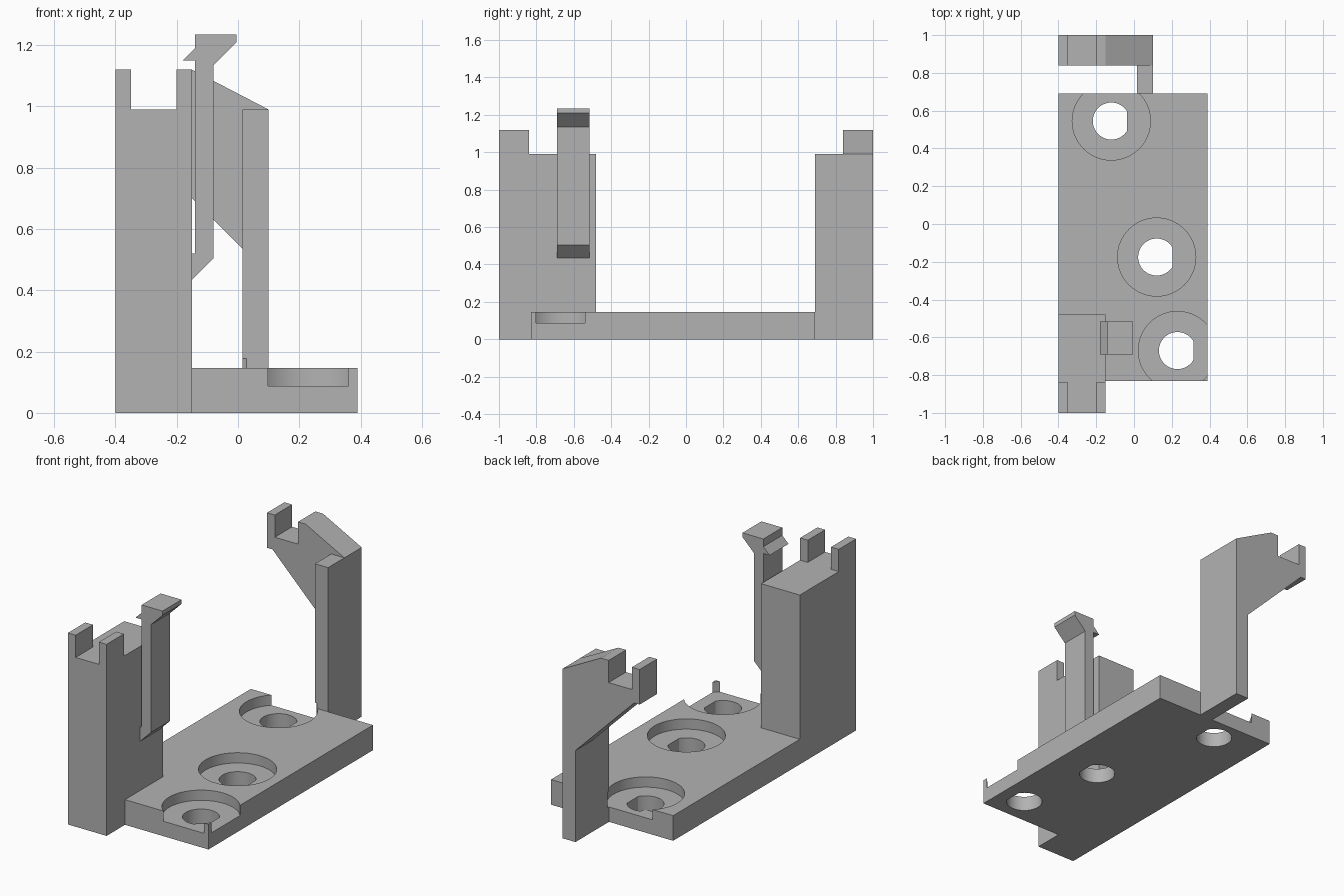
import bpy, bmesh, math
from mathutils import Vector

if "Cube" in bpy.data.objects:
    bpy.data.objects.remove(bpy.data.objects["Cube"])

grey = bpy.data.materials.new("plain grey")
grey.diffuse_color = (0.45, 0.45, 0.45, 1)
grey.use_nodes = True
grey.node_tree.nodes["Principled BSDF"].inputs["Base Color"].default_value = grey.diffuse_color


def prism(name, pts, lo, hi, axis="z"):
    """Extrude a 2D outline: (x, y) along z, or (x, z) along y."""
    bm = bmesh.new()
    put = (lambda p, t: (p[0], p[1], t)) if axis == "z" else (lambda p, t: (p[0], t, p[1]))
    face = bm.faces.new([bm.verts.new(put(p, lo)) for p in pts])
    new = bmesh.ops.extrude_face_region(bm, geom=[face])["geom"]
    step = Vector((0, 0, hi - lo)) if axis == "z" else Vector((0, hi - lo, 0))
    bmesh.ops.translate(bm, vec=step, verts=[v for v in new if isinstance(v, bmesh.types.BMVert)])
    bmesh.ops.recalc_face_normals(bm, faces=bm.faces)
    mesh = bpy.data.meshes.new(name)
    bm.to_mesh(mesh)
    bm.free()
    mesh.materials.append(grey)
    ob = bpy.data.objects.new(name, mesh)
    bpy.context.collection.objects.link(ob)
    return ob


def circle(cx, cy, r, flat=None, n=64):
    """Circle outline, optionally cut off by a flat on its +x side."""
    a0 = math.acos(flat / r) if flat else 0
    span = 2 * (math.pi - a0)
    count = n + 1 if flat else n
    return [(cx + r * math.cos(a0 + span * i / n), cy + r * math.sin(a0 + span * i / n))
            for i in range(count)]


def cut(ob, cutter):
    mod = ob.modifiers.new("cut", "BOOLEAN")
    mod.operation, mod.solver, mod.object = "DIFFERENCE", "EXACT", cutter
    bpy.context.view_layer.objects.active = ob
    bpy.ops.object.modifier_apply(modifier=mod.name)


# Base plate, notched around the front column
plate = prism("base_plate", [(-0.15, -0.83), (0.39, -0.83), (0.39, 0.69), (-0.4, 0.69),
                             (-0.4, -0.48), (-0.15, -0.48)], 0, 0.147)

# Front column with two prongs on top
notched_top = [(-0.15, 1.12), (-0.2, 1.12), (-0.2, 0.99), (-0.35, 0.99), (-0.35, 1.12), (-0.4, 1.12)]
prism("front_column_notched", [(-0.4, 0), (-0.15, 0)] + notched_top, -1, -0.84, "y")
prism("front_column", [(-0.4, 0), (-0.15, 0), (-0.15, 0.99), (-0.4, 0.99)], -0.84, -0.48, "y")

# Spring clip standing off the column
prism("spring_clip", [(-0.15, 0.435), (-0.08, 0.505), (-0.08, 1.135), (-0.005, 1.21),
                      (-0.005, 1.235), (-0.14, 1.235), (-0.14, 1.19), (-0.18, 1.15),
                      (-0.14, 1.15), (-0.14, 0.52), (-0.15, 0.52)], -0.69, -0.515, "y")

# Rear post and its sloped, notched arm
post = prism("rear_post", [(0.015, 0), (0.1, 0), (0.1, 0.99), (0.015, 0.99)], 0.69, 0.84, "y")
prism("rear_arm", [(0.015, 0), (0.1, 0), (0.1, 0.99)] + notched_top +
      [(-0.4, 0.915), (-0.365, 0.915), (0.015, 0.535)], 0.84, 1, "y")

# Counterbored screw holes with a flat on one side
for cx, cy in ((-0.12, 0.545), (0.12, -0.175), (0.23, -0.67)):
    bore = prism("bore_cutter", circle(cx, cy, 0.207), 0.087, 0.178)
    hole = prism("hole_cutter", circle(cx, cy, 0.098, 0.084), -0.1, 0.3)
    cut(plate, bore)
    cut(plate, hole)
    if cy > 0.5:
        cut(post, bore)
    for c in (bore, hole):
        bpy.data.objects.remove(c)

# Smooth the round walls only
for ob in (plate, post):
    bpy.ops.object.select_all(action="DESELECT")
    ob.select_set(True)
    bpy.context.view_layer.objects.active = ob
    bpy.ops.object.shade_smooth_by_angle(angle=math.radians(30))
